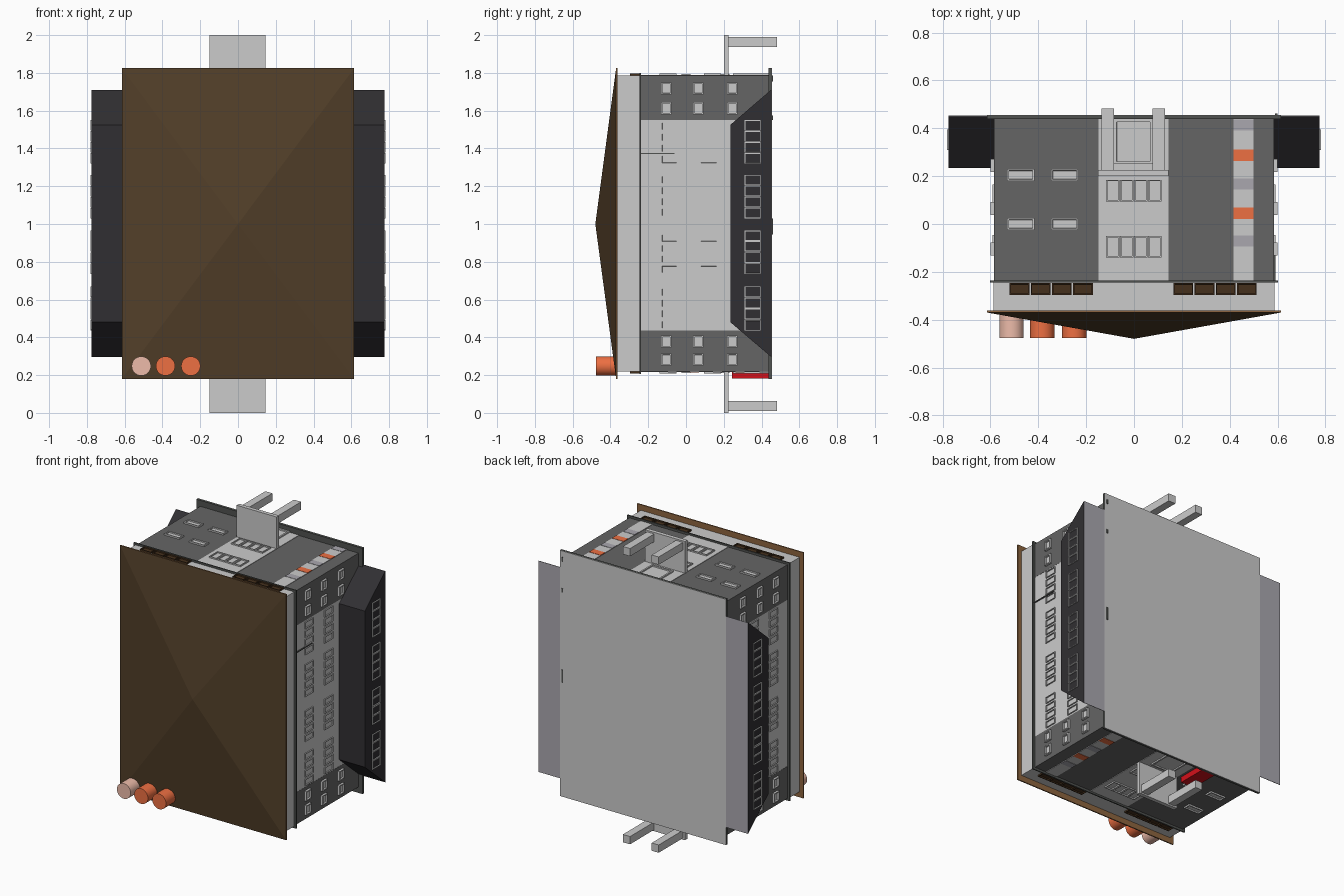
import bpy, bmesh
from mathutils import Vector

if "Cube" in bpy.data.objects:
    bpy.data.objects.remove(bpy.data.objects["Cube"])


def mat(name, r, g, b):
    m = bpy.data.materials.new(name)
    m.diffuse_color = (r, g, b, 1)
    m.use_nodes = True
    m.node_tree.nodes["Principled BSDF"].inputs["Base Color"].default_value = m.diffuse_color
    return m


DARK = mat("dark_wall", 0.13, 0.13, 0.13)
TRIM = mat("dark_trim", 0.08, 0.085, 0.08)
BLACK = mat("bay_black", 0.03, 0.028, 0.032)
PURPLE = mat("purple_grey", 0.40, 0.39, 0.43)
BROWN = mat("roof_brown", 0.085, 0.05, 0.022)
EAVES = mat("eaves_brown", 0.27, 0.13, 0.05)
SHUT = mat("shutter_brown", 0.06, 0.03, 0.012)
ORANGE = mat("orange", 0.85, 0.16, 0.055)
PINK = mat("pale_pink", 0.85, 0.50, 0.40)
RED = mat("red", 0.65, 0.005, 0.01)


def finish(name, bm, m=None):
    bmesh.ops.recalc_face_normals(bm, faces=bm.faces)
    me = bpy.data.meshes.new(name)
    bm.to_mesh(me)
    bm.free()
    ob = bpy.data.objects.new(name, me)
    bpy.context.collection.objects.link(ob)
    if m:
        me.materials.append(m)
    return ob


def add_box(bm, x0, x1, y0, y1, z0, z1):
    vs = bmesh.ops.create_cube(bm, size=1)["verts"]
    for v in vs:
        v.co = ((x0 + x1) / 2 + v.co.x * (x1 - x0),
                (y0 + y1) / 2 + v.co.y * (y1 - y0),
                (z0 + z1) / 2 + v.co.z * (z1 - z0))
    return vs


def boxes(name, bounds, m=None):
    bm = bmesh.new()
    for b in bounds:
        add_box(bm, *b)
    return finish(name, bm, m)


def windows(name, bounds, normal, rim=0.008, depth=0.008, m=None):
    """Boxes whose outward face gets a raised rim and a sunken pane."""
    bm = bmesh.new()
    n = Vector(normal)
    for b in bounds:
        add_box(bm, *b)
    bm.normal_update()
    outer = [f for f in bm.faces if f.normal.dot(n) > 0.9]
    bmesh.ops.inset_individual(bm, faces=outer, thickness=rim)
    bm.normal_update()
    bmesh.ops.inset_individual(bm, faces=outer, thickness=0.0005, depth=-depth)
    return finish(name, bm, m)


def split(a, b, n, gap):
    """n equal spans between a and b with gaps."""
    w = (b - a - gap * (n - 1)) / n
    return [(a + i * (w + gap), a + i * (w + gap) + w) for i in range(n)]


# Walls: light middle, dark ends, light attic storey
boxes("middle_walls", [(-.585, .585, -.24, .44, .435, 1.55)])
boxes("end_walls", [(-.586, .586, -.24, .44, .22, .435),
                    (-.586, .586, -.24, .44, 1.55, 1.785)], DARK)
boxes("attic_wall", [(-.588, .588, -.365, -.24, .218, 1.787)])
boxes("cornice", [(-.602, .602, -.245, -.237, .205, 1.80)], TRIM)
boxes("base_plate", [(-.615, .615, .438, .453, .18, 1.825)], TRIM)
boxes("base_underside", [(-.615, .615, .453, .456, .18, 1.825)])

# Hipped roof
boxes("eaves", [(-.615, .615, -.37, -.362, .18, 1.825)], EAVES)
bm = bmesh.new()
base = [bm.verts.new((x, -.37, z)) for x, z in
        ((-.615, .18), (.615, .18), (.615, 1.825), (-.615, 1.825))]
apex = bm.verts.new((0, -.48, 1.0))
bm.faces.new(base)
for i in range(4):
    bm.faces.new((base[i], base[(i + 1) % 4], apex))
finish("roof", bm, BROWN)

# Chimney pots
for i, (x, m) in enumerate(((-.512, PINK), (-.384, ORANGE), (-.25, ORANGE))):
    bpy.ops.mesh.primitive_cylinder_add(vertices=32, radius=.051, depth=.107,
                                        location=(x, -.4235, .248), rotation=(1.570796, 0, 0))
    ob = bpy.context.object
    ob.name = f"chimney_pot_{i + 1}"
    ob.data.materials.append(m)
    bpy.ops.object.shade_smooth_by_angle()

# Parts repeated on both long sides
for s, side in ((1, "right"), (-1, "left")):
    def sx(a, b):
        return (a, b) if s > 0 else (-b, -a)

    # Side bay, a trapezoid pushed outwards
    bm = bmesh.new()
    prof = [(.235, .48), (.235, 1.525), (.45, 1.71), (.45, .297)]
    f = bm.faces.new([bm.verts.new((s * .58, y, z)) for y, z in prof])
    r = bmesh.ops.extrude_face_region(bm, geom=[f])
    for v in r["geom"]:
        if isinstance(v, bmesh.types.BMVert):
            v.co.x = s * .775
    finish(f"{side}_bay", bm, BLACK)
    boxes(f"{side}_bay_underside", [(*sx(.58, .775), .45, .453, .297, 1.71)], PURPLE)
    bay = []
    for a, b, n in ((1.32, 1.55, 4), (1.03, 1.26, 4), (.855, .965, 2),
                    (.735, .85, 2), (.435, .67, 4)):
        bay += [(*sx(.765, .782), .31, .395, *z) for z in split(a, b, n, .002)]
    windows(f"{side}_bay_windows", bay, (s, 0, 0), .006)

    # Stacked panes of the middle wall
    mid = [(*sx(.575, .592), y0, y1, *z)
           for a, b in ((1.32, 1.54), (1.04, 1.255), (.74, .945), (.445, .66))
           for y0, y1 in ((-.13, -.045), (.075, .165))
           for z in split(a, b, 4, .014)]
    windows(f"{side}_middle_windows", mid, (s, 0, 0), .006)

    # Small windows of the dark ends
    end = [(*sx(.575, .6), c - .027, c + .027, z0, z1)
           for c in (-.105, .065, .245)
           for z0, z1 in ((1.685, 1.75), (1.58, 1.645), (.345, .41), (.25, .315))]
    windows(f"{side}_end_windows", end, (s, 0, 0), .01, .012)

# Parts repeated on both short ends, mirrored about z = 1
for s, end in ((1, "upper"), (-1, "lower")):
    top = 1.785 if s > 0 else .22

    def sz(a, b):
        return (top + a, top + b) if s > 0 else (top - b, top - a)

    n = (0, 0, s)
    boxes(f"{end}_entrance_panel", [(-.148, .145, -.237, .438, *sz(-.02, .003))])
    stair = [(*x, *y, *sz(-.01, .012)) for y in ((.095, .185), (-.14, -.05))
             for x in split(-.117, .115, 4, .003)]
    windows(f"{end}_entrance_windows", stair, n, .008)
    flat = [(*x, *y, *sz(-.01, .01)) for x in ((-.53, -.417), (-.347, -.234))
            for y in ((.18, .23), (-.025, .025))]
    windows(f"{end}_wall_windows", flat, n, .01)

    # Strip of coloured panels
    x = (.415, .50)
    boxes(f"{end}_panel_strip", [(*x, -.237, .438, *sz(-.02, .003))])
    boxes(f"{end}_purple_panels", [(*x, c - .023, c + .023, *sz(-.01, .005))
                                   for c in (.413, .167, -.072)], PURPLE)
    boxes(f"{end}_orange_panels", [(*x, c - .024, c + .024, *sz(-.01, .005))
                                   for c in (.287, .045)], ORANGE)

    # Attic shutters
    att = [(*p, -.296, -.246, *sz(-.01, .012)) for a, b in ((-.52, -.172), (.165, .513))
           for p in split(a, b, 4, .006)]
    windows(f"{end}_attic_shutters", att, n, .008, m=SHUT)

    # Porch: canopy on two posts, with a door behind
    out = 2 - 1.785 if s > 0 else .22
    boxes(f"{end}_porch_canopy", [(-.15, .145, .20, .226, *sz(-.01, out))])
    boxes(f"{end}_porch_posts", [(a, b, .226, .482, *sz(out - .062, out - .01))
                                 for a, b in ((-.135, -.083), (.077, .13))])
    windows(f"{end}_door", [(-.083, .077, .25, .438, *sz(-.01, .012))], n, .015)

# Red door block on the lower end
boxes("red_door", [(-.27, -.17, .243, .438, .182, .225)], RED)

# Thin rod on the right wall and ribs under the plate
boxes("wall_rod", [(.585, .592, -.24, -.06, 1.37, 1.376)], TRIM)
boxes("base_tabs", [(.59, .6, .45, .461, *z)
                    for z in ((1.755, 1.785), (1.55, 1.575), (.945, 1.03))], TRIM)
